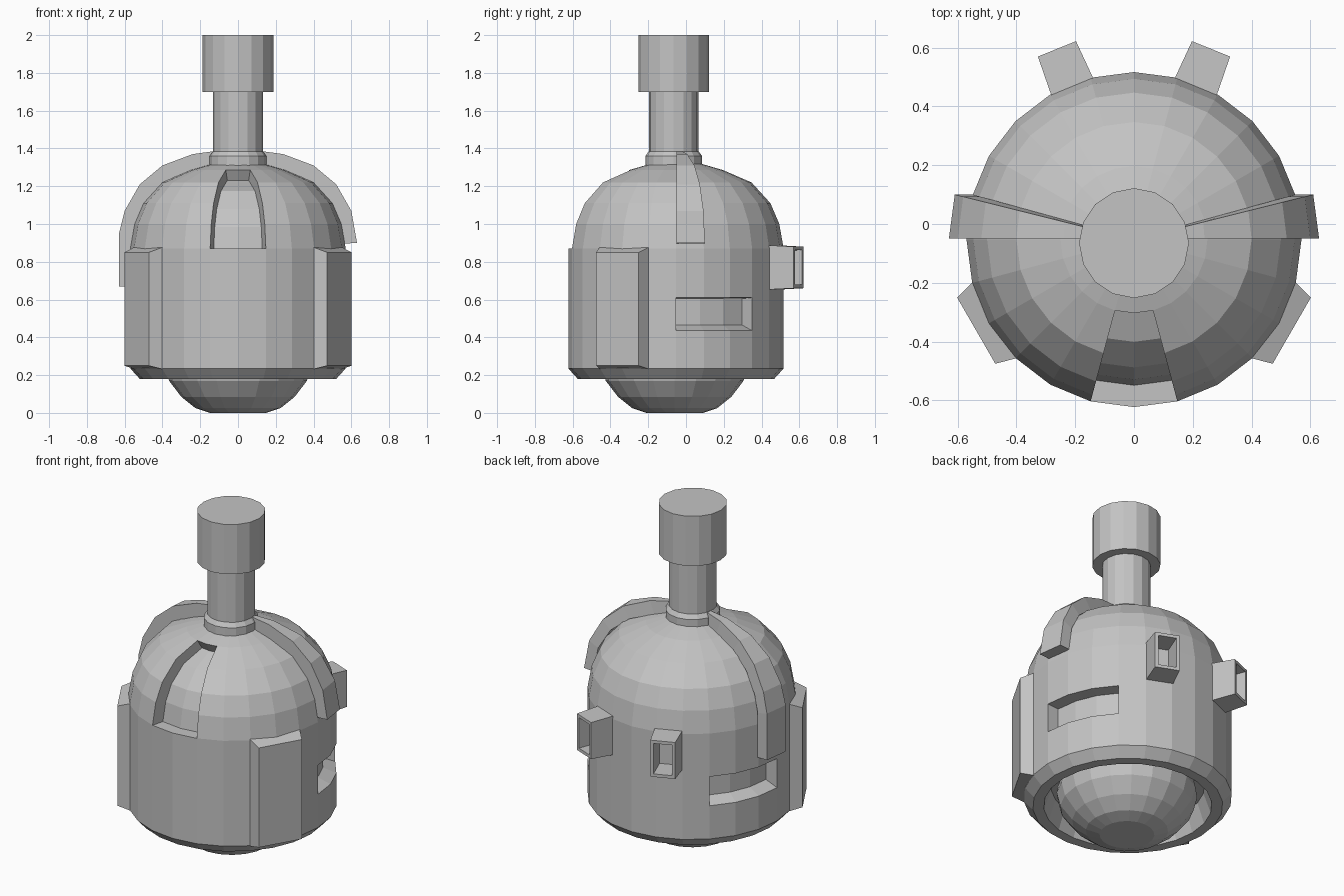
import bpy, bmesh
from math import sin, cos, pi, radians, degrees, atan2
from mathutils import Vector, Matrix

if "Cube" in bpy.data.objects:
    bpy.data.objects.remove(bpy.data.objects["Cube"])

AXIS_Y = -0.053   # body axis

grey = bpy.data.materials.new("plain grey")
grey.use_nodes = True
grey.diffuse_color = (0.55, 0.55, 0.55, 1)
grey.node_tree.nodes["Principled BSDF"].inputs["Base Color"].default_value = (0.55, 0.55, 0.55, 1)


def finish(bm, name):
    bmesh.ops.recalc_face_normals(bm, faces=bm.faces[:])
    mesh = bpy.data.meshes.new(name)
    bm.to_mesh(mesh)
    bm.free()
    mesh.materials.append(grey)
    obj = bpy.data.objects.new(name, mesh)
    bpy.context.collection.objects.link(obj)
    return obj


def lathe(profile, sides, cy):
    """Revolve (radius, z) points about a vertical axis at y = cy."""
    bm = bmesh.new()
    rings = [[bm.verts.new((r * cos(2 * pi * i / sides), cy + r * sin(2 * pi * i / sides), z))
              for i in range(sides)] for r, z in profile]
    for a, b in zip(rings, rings[1:]):
        for i in range(sides):
            j = (i + 1) % sides
            bm.faces.new((a[i], a[j], b[j], b[i]))
    bm.faces.new(rings[0])
    bm.faces.new(rings[-1])
    return bm


def recess(bm, z_low, z_high, a_low, a_high, move):
    """Push in the wall faces inside a height and angle range."""
    faces = []
    for f in bm.faces:
        c = f.calc_center_median() - Vector((0, AXIS_Y, 0))
        angle = degrees(atan2(c.y, c.x))
        if z_low < c.z < z_high and a_low < angle < a_high and c.xy.length > 0.15:
            faces.append(f)
    out = bmesh.ops.extrude_face_region(bm, geom=faces)
    for v in out["geom"]:
        if isinstance(v, bmesh.types.BMVert):
            v.co = move(v.co)
    bmesh.ops.delete(bm, geom=[f for f in faces if f.is_valid], context='FACES')
    bmesh.ops.delete(bm, geom=[v for v in bm.verts if not v.link_faces], context='VERTS')


def toward_dome_centre(co):
    c = Vector((0, AXIS_Y, 0.87))
    return c + (co - c) * 0.87


def toward_axis(co):
    lift = 0.03 if co.z < 0.5 else -0.005
    return Vector((co.x * 0.87, AXIS_Y + (co.y - AXIS_Y) * 0.87, co.z + lift))


# Body shell with domed top, hollow underside, front window and side slots
body = lathe([(0.42, 0.30), (0.46, 0.18), (0.52, 0.18), (0.57, 0.235), (0.57, 0.435),
              (0.57, 0.61), (0.57, 0.87), (0.547, 1.0), (0.5, 1.11), (0.4, 1.22),
              (0.25, 1.285), (0.13, 1.32)], 24, AXIS_Y)
recess(body, 0.88, 1.28, -105, -75, toward_dome_centre)
recess(body, 0.45, 0.60, 0, 45, toward_axis)
recess(body, 0.45, 0.60, 135, 180, toward_axis)
finish(body, "body")

# Ball underneath
finish(lathe([(0.15, 0), (0.225, 0.025), (0.3, 0.085), (0.365, 0.17),
              (0.385, 0.25), (0.37, 0.32)], 20, -0.06), "bottom_ball")

# Neck with collar, and cap
finish(lathe([(0.15, 1.28), (0.15, 1.36), (0.132, 1.385), (0.132, 1.71)], 16, -0.065), "neck")
finish(lathe([(0.187, 1.7), (0.187, 2.0)], 16, -0.065), "top_cap")


def block(name, angle, r_in, r_out, half_in, half_out, z_in, z_out, hole=0):
    """Tapered block standing out from the body; optional pocket in its outer face."""
    bm = bmesh.new()
    loops = []
    for r, h, (z0, z1) in ((r_in, half_in, z_in), (r_out, half_out, z_out)):
        loops.append([bm.verts.new(p) for p in ((r, -h, z0), (r, h, z0), (r, h, z1), (r, -h, z1))])
    a, b = loops
    bm.faces.new(a)
    outer = bm.faces.new(b)
    for i in range(4):
        j = (i + 1) % 4
        bm.faces.new((a[i], a[j], b[j], b[i]))
    bmesh.ops.recalc_face_normals(bm, faces=bm.faces[:])
    if hole:
        bmesh.ops.inset_region(bm, faces=[outer], thickness=0.026)
        bmesh.ops.inset_region(bm, faces=[outer], thickness=0.004)
        bmesh.ops.translate(bm, verts=outer.verts[:], vec=(-hole, 0, 0))
    turn = Matrix.Translation((0, AXIS_Y, 0)) @ Matrix.Rotation(radians(angle), 4, 'Z')
    bmesh.ops.transform(bm, matrix=turn, verts=bm.verts[:])
    finish(bm, name)


# Side panels at the front and hollow ports at the back
for side, panel_angle, port_angle in (("left", -30, 68), ("right", 210, 112)):
    block(side + "_panel", panel_angle, 0.54, 0.62, 0.152, 0.13, (0.23, 0.88), (0.25, 0.85))
    block(side + "_port", port_angle, 0.5, 0.70, 0.08, 0.07, (0.65, 0.89), (0.66, 0.88), hole=0.14)


def strap(name, side, path):
    """Curved band over the dome, widening from the neck outward."""
    bm = bmesh.new()
    loops = []
    for x, z in path:
        t = (x - 0.13) / 0.5
        back = -0.02 + 0.12 * t
        inner_x = max(x * 0.87, 0.11)
        inner_z = 0.87 + (z - 0.87) * 0.85 if z > 0.87 else z
        loops.append([bm.verts.new((side * px, py, pz)) for px, py, pz in (
            (x, -0.05, z), (x - 0.02 * t, back, z), (inner_x, back, inner_z), (inner_x, -0.05, inner_z))])
    for a, b in zip(loops, loops[1:]):
        for i in range(4):
            j = (i + 1) % 4
            bm.faces.new((a[i], a[j], b[j], b[i]))
    bm.faces.new(loops[0])
    bm.faces.new(loops[-1])
    finish(bm, name)


# Dome straps: the right one runs further down
arc = [(0.13, 1.385), (0.24, 1.37), (0.4, 1.31), (0.52, 1.21), (0.6, 1.07)]
strap("left_strap", 1, arc + [(0.63, 0.9)])
strap("right_strap", -1, arc + [(0.63, 0.95), (0.63, 0.67)])
